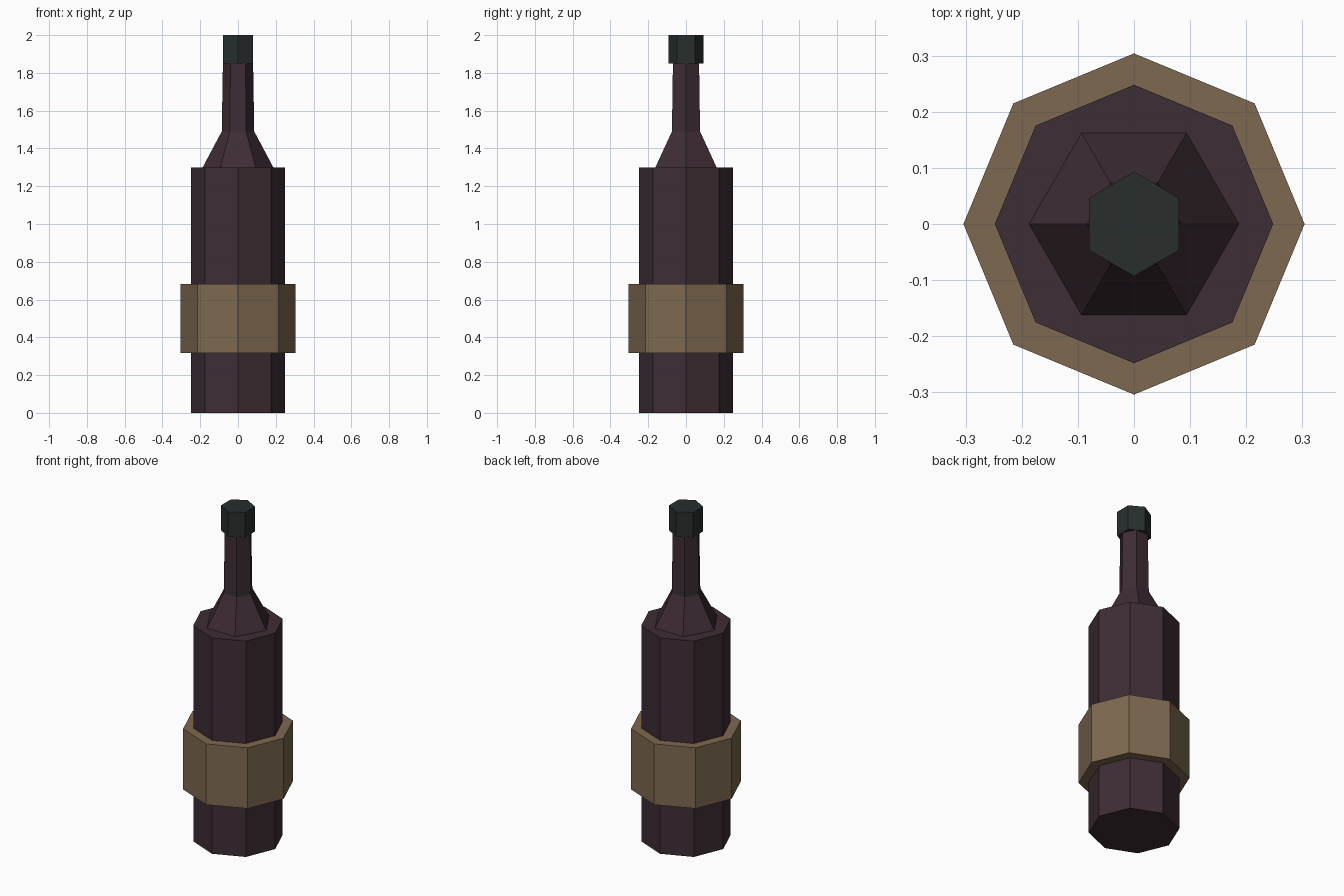
import bpy, bmesh
from math import cos, sin, pi

if "Cube" in bpy.data.objects:
    bpy.data.objects.remove(bpy.data.objects["Cube"])


def material(name, rgb):
    mat = bpy.data.materials.new(name)
    mat.diffuse_color = (*rgb, 1.0)
    mat.use_nodes = True
    mat.node_tree.nodes["Principled BSDF"].inputs["Base Color"].default_value = mat.diffuse_color
    return mat


def turned_part(name, profile, sides, phase, mat):
    """Closed faceted solid from a list of (radius, height) rings."""
    bm = bmesh.new()
    rings = [[bm.verts.new((r * cos(phase + 2 * pi * i / sides),
                            r * sin(phase + 2 * pi * i / sides), z))
              for i in range(sides)] for r, z in profile]
    for low, high in zip(rings, rings[1:]):
        for i in range(sides):
            j = (i + 1) % sides
            bm.faces.new((low[i], low[j], high[j], high[i]))
    bm.faces.new(rings[0][::-1])
    bm.faces.new(rings[-1])
    mesh = bpy.data.meshes.new(name)
    bm.to_mesh(mesh)
    bm.free()
    mesh.materials.append(mat)
    obj = bpy.data.objects.new(name, mesh)
    bpy.context.collection.objects.link(obj)
    return obj


glass = material("dark_glass", (0.048, 0.026, 0.035))
paper = material("label_paper", (0.205, 0.140, 0.080))
foil = material("cap_foil", (0.021, 0.028, 0.027))

# Octagonal bottle body and the raised label band around it
turned_part("bottle_body", [(0.248, 0), (0.248, 1.3)], 8, 0, glass)
turned_part("label_band", [(0.304, 0.317), (0.304, 0.683)], 8, 0, paper)

# Hexagonal shoulder running up into the slightly tapered neck
turned_part("bottle_neck", [(0.187, 1.3), (0.086, 1.49), (0.08, 1.85)], 6, 0, glass)

# Hexagonal cap, turned so its corners point front and back
turned_part("bottle_cap", [(0.093, 1.85), (0.093, 2.0)], 6, pi / 6, foil)
